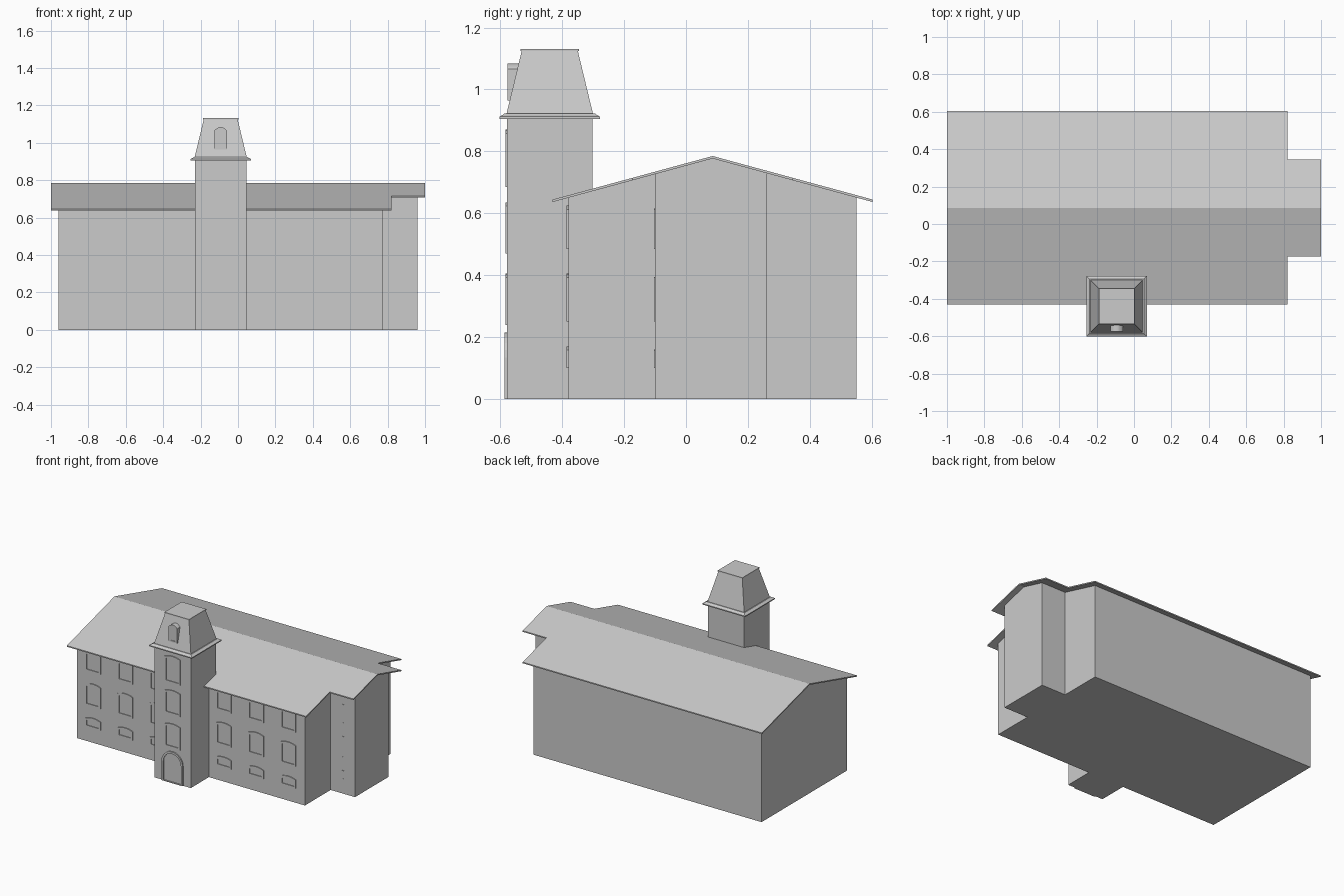
import bpy, bmesh, math

if "Cube" in bpy.data.objects:
    bpy.data.objects.remove(bpy.data.objects["Cube"])

CX, CY = -0.0925, -0.44          # tower centre
RIDGE_Y, RIDGE_Z, SLOPE = 0.086, 0.785, 0.272


def finish(bm, name):
    bmesh.ops.recalc_face_normals(bm, faces=bm.faces)
    me = bpy.data.meshes.new(name)
    bm.to_mesh(me)
    bm.free()
    ob = bpy.data.objects.new(name, me)
    bpy.context.collection.objects.link(ob)
    return ob


def loft(name, rings):
    """Closed solid through matching rings of points."""
    bm = bmesh.new()
    vs = [[bm.verts.new(p) for p in r] for r in rings]
    n = len(vs[0])
    for a, b in zip(vs, vs[1:]):
        for i in range(n):
            j = (i + 1) % n
            bm.faces.new((a[i], a[j], b[j], b[i]))
    bm.faces.new(vs[0])
    bm.faces.new(vs[-1])
    return finish(bm, name)


def square(h, z):
    return [(CX + sx * h, CY + sy * h, z)
            for sx, sy in ((-1, -1), (1, -1), (1, 1), (-1, 1))]


def roof_z(y):
    return RIDGE_Z - SLOPE * abs(y - RIDGE_Y)


def gable_block(name, x0, x1, y0, y1):
    prof = [(y0, 0), (y1, 0), (y1, roof_z(y1) - 0.006),
            (RIDGE_Y, RIDGE_Z - 0.006), (y0, roof_z(y0) - 0.006)]
    return loft(name, [[(x, y, z) for y, z in prof] for x in (x0, x1)])


def roof_slab(name, x0, x1, half):
    t = 0.008
    ys = (RIDGE_Y - half, RIDGE_Y, RIDGE_Y + half)
    prof = [(y, roof_z(y)) for y in ys] + [(y, roof_z(y) - t) for y in ys[::-1]]
    return loft(name, [[(x, y, z) for y, z in prof] for x in (x0, x1)])


def arch(cx, w, z0, z1, rise, n=10):
    """Opening outline with an elliptical arched head."""
    pts = [(cx - w / 2, z0), (cx + w / 2, z0)]
    for i in range(n + 1):
        a = math.pi * i / n
        if rise < w * 0.3:       # shallow segmental head
            u = 1 - 2 * i / n
            pts.append((cx + w / 2 * u, z1 - rise * u * u))
        else:
            pts.append((cx + w / 2 * math.cos(a), z1 - rise + rise * math.sin(a)))
    return pts


def opening(name, cx, w, z0, z1, wall, rise=0.012, fr=0.012, out=0.006, door=False):
    """Raised frame ring around a slightly raised pane."""
    outer = arch(cx, w, z0, z1, rise)
    inner = arch(cx, w - 2 * fr, z0 + (0 if door else fr), z1 - fr,
                 max(rise - fr, 0.001) if door else rise)
    if door:
        inner = arch(cx, w - 2 * fr, z0 + 0.006, z1 - fr, rise - fr)
    bm = bmesh.new()
    lv = [[bm.verts.new((x, y, z)) for x, z in o] for o, y in
          ((outer, wall + 0.002), (outer, wall - out),
           (inner, wall - out), (inner, wall - 0.001))]
    n = len(outer)
    for a, b in zip(lv, lv[1:]):
        for i in range(n):
            j = (i + 1) % n
            bm.faces.new((a[i], a[j], b[j], b[i]))
    bm.faces.new(lv[-1])
    return finish(bm, name)


# Main walls, side wing and roofs
gable_block("main_walls", -0.96, 0.775, -0.38, 0.55)
gable_block("wing_walls", 0.77, 0.96, -0.10, 0.262)
roof_slab("main_roof", -1.0, 0.82, 0.517)
roof_slab("wing_roof", 0.815, 1.0, 0.26)

# Tower shaft, cornice, tapered roof and flat cap
loft("tower_walls", [square(0.1375, 0), square(0.1375, 0.91)])
loft("tower_cornice", [square(0.1625, 0.905), square(0.1625, 0.912),
                       square(0.153, 0.917), square(0.145, 0.923)])
loft("tower_roof", [square(0.14, 0.92), square(0.09, 1.127)])
loft("tower_cap", [square(0.094, 1.124), square(0.094, 1.131)])

# Dormer on the tower roof
dorm = arch(CX, 0.066, 0.965, 1.084, 0.018)
loft("dormer", [[(x, y, z) for x, z in dorm] for y in (-0.572, -0.525)])
opening("dormer_window", CX, 0.066, 0.965, 1.084, -0.572, 0.018, 0.01, 0.004)

# Front windows: three storeys, three bays mirrored about the tower
for row, (z0, z1) in enumerate(((0.10, 0.17), (0.25, 0.405), (0.485, 0.625))):
    for bay in range(3):
        for s in (-1, 1):
            opening(f"window_{row}_{bay}_{'left' if s < 0 else 'right'}",
                    CX + s * (0.2525 + 0.245 * bay), 0.115, z0, z1, -0.38)
    opening(f"wing_window_{row}", 0.868, 0.02, z0, z1 - 0.01, -0.10,
            0.003, 0.004, 0.003)

# Tower windows and arched door
front = CY - 0.1375
for i, (z0, z1) in enumerate(((0.24, 0.405), (0.47, 0.635), (0.685, 0.87))):
    opening(f"tower_window_{i}", CX, 0.12, z0, z1, front)
opening("front_door", CX, 0.162, 0.0, 0.215, front, 0.081, 0.014, 0.008, True)
